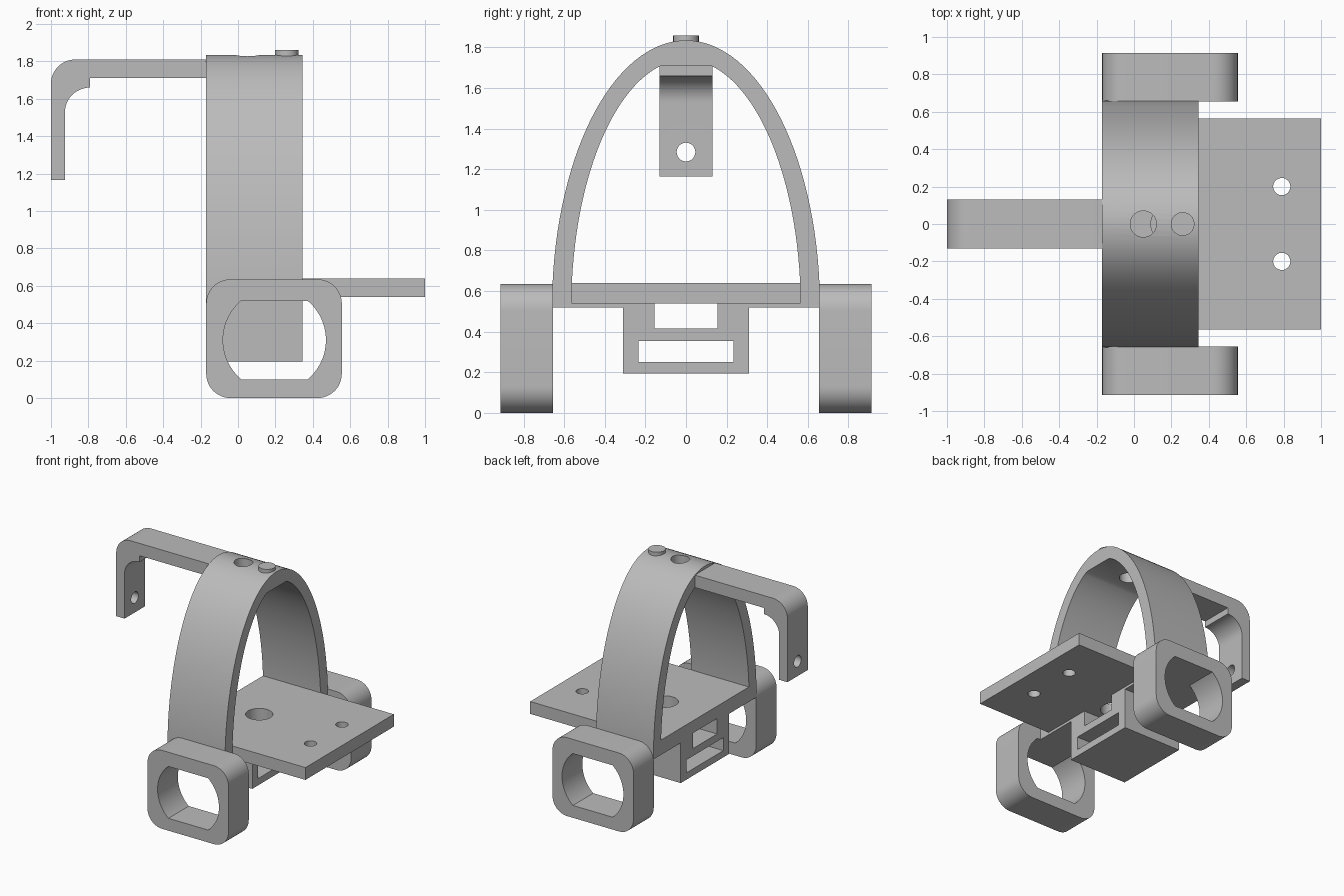
import bpy, bmesh
from math import sin, cos, pi, asin

cube = bpy.data.objects.get("Cube")
if cube:
    bpy.data.objects.remove(cube, do_unlink=True)

grey = bpy.data.materials.new("plain grey")
grey.use_nodes = True
grey.diffuse_color = (0.5, 0.5, 0.5, 1)
grey.node_tree.nodes["Principled BSDF"].inputs["Base Color"].default_value = (0.5, 0.5, 0.5, 1)

AXES = {"x": lambda u, v, w: (w, u, v),
        "y": lambda u, v, w: (u, w, v),
        "z": lambda u, v, w: (u, v, w)}


def arc(cu, cv, ru, rv, start, end, steps=12):
    """Points along an elliptical arc."""
    angles = [start + (end - start) * i / steps for i in range(steps + 1)]
    return [(cu + ru * cos(a), cv + rv * sin(a)) for a in angles]


def circle(cu, cv, r, steps=48):
    return arc(cu, cv, r, r, 0, 2 * pi, steps)[:-1]


def rect(u0, u1, v0, v1):
    return [(u0, v0), (u1, v0), (u1, v1), (u0, v1)]


def prism(name, loops, axis, w0, w1):
    """Extrude an outline with holes along an axis."""
    bm = bmesh.new()
    edges = []
    for loop in loops:
        verts = [bm.verts.new(AXES[axis](u, v, w0)) for u, v in loop]
        edges += [bm.edges.new((a, b)) for a, b in zip(verts, verts[1:] + verts[:1])]
    bmesh.ops.triangle_fill(bm, edges=edges, use_beauty=True, normal=AXES[axis](0, 0, 1))
    out = bmesh.ops.extrude_face_region(bm, geom=bm.faces[:], use_keep_orig=True)
    top = [g for g in out["geom"] if isinstance(g, bmesh.types.BMVert)]
    bmesh.ops.translate(bm, verts=top, vec=AXES[axis](0, 0, w1 - w0))
    bmesh.ops.recalc_face_normals(bm, faces=bm.faces[:])
    mesh = bpy.data.meshes.new(name)
    bm.to_mesh(mesh)
    bm.free()
    mesh.materials.append(grey)
    obj = bpy.data.objects.new(name, mesh)
    bpy.context.collection.objects.link(obj)
    return obj


def drill(obj, cutter):
    """Cut a hole and remove the cutter."""
    cutter.hide_render = True
    mod = obj.modifiers.new("hole", "BOOLEAN")
    mod.operation, mod.solver, mod.object = "DIFFERENCE", "EXACT", cutter
    bpy.context.view_layer.objects.active = obj
    bpy.ops.object.modifier_apply(modifier=mod.name)
    bpy.data.objects.remove(cutter, do_unlink=True)


BACK, FRONT = -0.17, 0.345      # depth of the arch along x
BASE = 0.52                     # springing height of the arch

# Arch with the slotted bracket below it
outline = arc(0, BASE, 0.66, 1.315, 0, pi, 64)
outline += [(-0.31, BASE), (-0.31, 0.195), (0.31, 0.195), (0.31, BASE)]
low, high = asin(0.02 / 1.22), asin(1.19 / 1.22)
opening = arc(0, BASE, 0.565, 1.22, low, high, 28)
opening += arc(0, BASE, 0.565, 1.22, pi - high, pi - low, 28)
opening += [(-0.155, 0.54), (-0.155, 0.415), (0.155, 0.415), (0.155, 0.54)]
slot = rect(-0.235, 0.235, 0.25, 0.355)
arch = prism("arch_and_bracket", [outline, opening, slot], "x", BACK, FRONT)
drill(arch, prism("arch_hole_cutter", [circle(0.05, 0, 0.07)], "z", 1.6, 2))

# Plate with one large and two small holes
holes = [circle(0.19, 0, 0.1)] + [circle(0.79, y, 0.046, 32) for y in (-0.2, 0.2)]
plate = prism("plate", [rect(BACK, 1, -0.565, 0.565)] + holes, "z", 0.54, 0.64)

# Hooked arm
hook = [(BACK, 1.71), (BACK, 1.81)]
hook += arc(-0.87, 1.68, 0.13, 0.13, pi / 2, pi)
hook += [(-1, 1.165), (-0.925, 1.165)]
hook += arc(-0.79, 1.53, 0.135, 0.13, pi, pi / 2)
hook += [(-0.79, 1.71)]
arm = prism("hooked_arm", [hook], "y", -0.13, 0.13)
drill(arm, prism("arm_hole_cutter", [circle(0, 1.285, 0.046, 32)], "x", -1.1, -0.85))

# Button on top of the arch
button = prism("button", [circle(0.26, 0, 0.063)], "z", 1.78, 1.86)

# Rounded side rings with flat-sided round openings
u0, u1, v1, r = BACK, 0.555, 0.635, 0.13
ring_outline = (arc(u1 - r, v1 - r, r, r, 0, pi / 2) + arc(u0 + r, v1 - r, r, r, pi / 2, pi)
                + arc(u0 + r, r, r, r, pi, 1.5 * pi) + arc(u1 - r, r, r, r, 1.5 * pi, 2 * pi))
cut = asin(0.21 / 0.275)
ring_hole = (arc(0.195, 0.31, 0.275, 0.275, -cut, cut, 24)
             + arc(0.195, 0.31, 0.275, 0.275, pi - cut, pi + cut, 24))
rings = [prism(name, [ring_outline, ring_hole], "y", a, b)
         for name, a, b in (("right_ring", -0.915, -0.655), ("left_ring", 0.655, 0.915))]

# Smooth curved walls, keep the edges sharp
bpy.ops.object.select_all(action="DESELECT")
for obj in [arch, plate, arm, button] + rings:
    obj.select_set(True)
bpy.context.view_layer.objects.active = arch
bpy.ops.object.shade_smooth_by_angle(angle=0.5)
